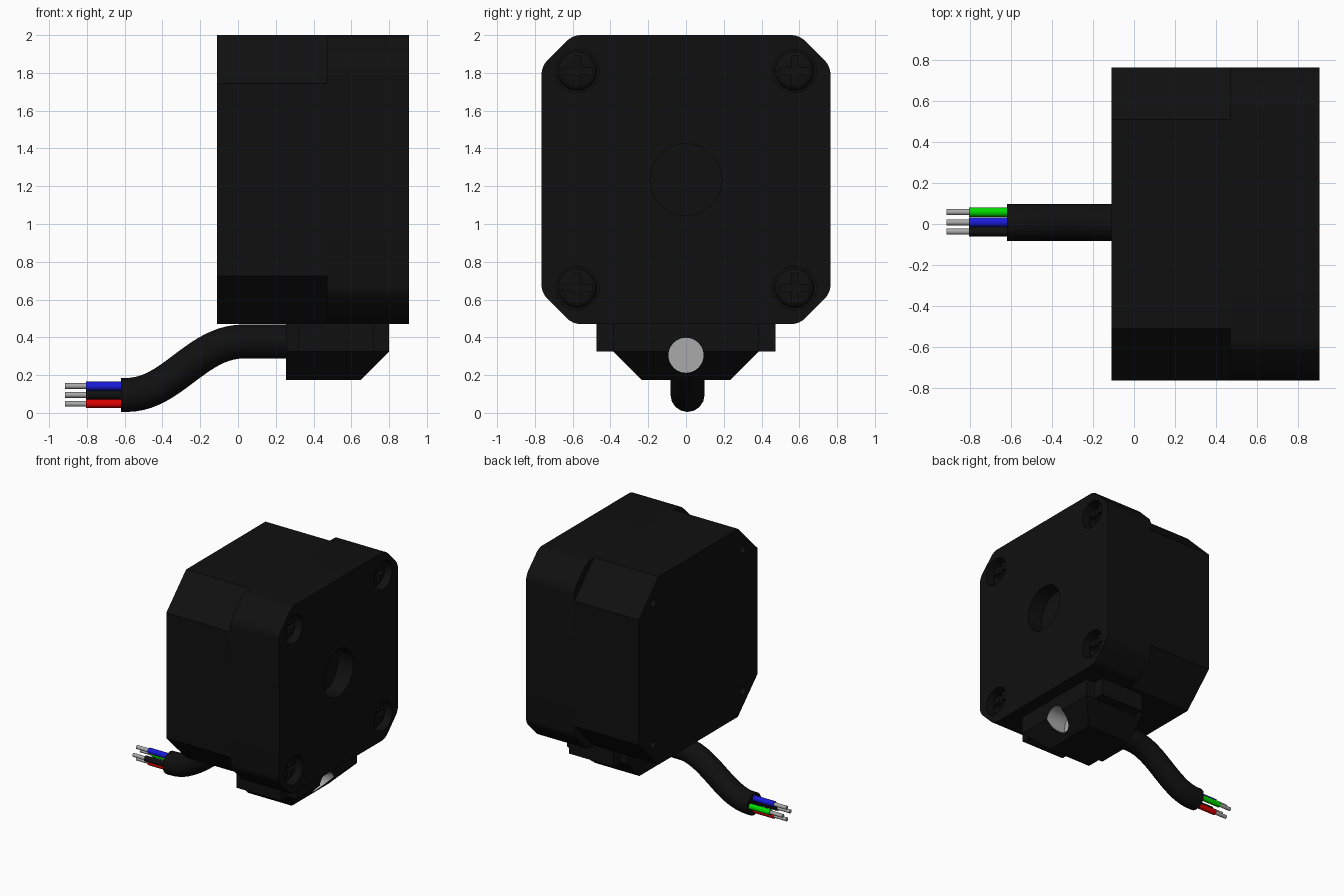
import bpy, bmesh, math
from mathutils import Matrix, Vector

if "Cube" in bpy.data.objects:
    bpy.data.objects.remove(bpy.data.objects["Cube"])

def material(name, rgb):
    m = bpy.data.materials.new(name)
    m.diffuse_color = (*rgb, 1)
    m.use_nodes = True
    m.node_tree.nodes["Principled BSDF"].inputs["Base Color"].default_value = m.diffuse_color
    return m

BLACK = material("matte_black", (0.005, 0.005, 0.005))
STEEL = material("bare_metal", (0.40, 0.40, 0.40))
RED = material("red_insulation", (0.7, 0.0, 0.0))
GREEN = material("green_insulation", (0.0, 0.7, 0.0))
BLUE = material("blue_insulation", (0.01, 0.01, 0.7))
CZ = 1.235    # height of the motor axis
HOLE = 0.575  # screw offset from the motor axis
CORNERS = [(sy * HOLE, CZ + sz * HOLE) for sy in (-1, 1) for sz in (-1, 1)]

def finish(bm, name, mat, smooth=False):
    bmesh.ops.recalc_face_normals(bm, faces=bm.faces)
    me = bpy.data.meshes.new(name)
    bm.to_mesh(me)
    bm.free()
    ob = bpy.data.objects.new(name, me)
    bpy.context.collection.objects.link(ob)
    me.materials.append(mat)
    if smooth:
        activate(ob)
        bpy.ops.object.shade_smooth_by_angle(angle=math.radians(35))
    return ob

def activate(ob):
    bpy.ops.object.select_all(action='DESELECT')
    ob.select_set(True)
    bpy.context.view_layer.objects.active = ob

def add_rod(bm, x0, x1, y, z, r, seg=32, r2=None):
    """Cylinder or cone lying along x."""
    mat = Matrix.Translation(((x0 + x1) / 2, y, z)) @ Matrix.Rotation(math.pi / 2, 4, 'Y')
    bmesh.ops.create_cone(bm, cap_ends=True, segments=seg, radius1=r,
                          radius2=r if r2 is None else r2, depth=x1 - x0, matrix=mat)

def add_box(bm, lo, hi):
    lo, hi = Vector(lo), Vector(hi)
    bmesh.ops.create_cube(bm, size=1, matrix=Matrix.Translation((lo + hi) / 2)
                          @ Matrix.Diagonal((*(hi - lo), 1)))

def cut(ob, bm):
    cutter = finish(bm, "cutter", BLACK)
    cutter.hide_render = True
    mod = ob.modifiers.new("cut", 'BOOLEAN')
    mod.operation, mod.solver, mod.object = 'DIFFERENCE', 'EXACT', cutter
    activate(ob)
    bpy.ops.object.modifier_apply(modifier=mod.name)
    bpy.data.objects.remove(cutter)

def octagon_block(name, x0, x1, chamfer, rounding):
    """Square block along x with cut corners and softened long edges."""
    h, k = 0.765, 0.765 - chamfer
    ring = [(h, -k), (h, k), (k, h), (-k, h), (-h, k), (-h, -k), (-k, -h), (k, -h)]
    bm = bmesh.new()
    face = bm.faces.new([bm.verts.new((x0, y, CZ + z)) for y, z in ring])
    ext = bmesh.ops.extrude_face_region(bm, geom=[face])
    bmesh.ops.translate(bm, vec=(x1 - x0, 0, 0),
                        verts=[v for v in ext['geom'] if isinstance(v, bmesh.types.BMVert)])
    if rounding:
        edges = [e for e in bm.edges if abs(e.verts[0].co.x - e.verts[1].co.x) > 0.1]
        bmesh.ops.bevel(bm, geom=edges, offset=rounding, segments=4, profile=0.5, affect='EDGES')
    return finish(bm, name, BLACK)

# Motor body with small threaded holes at the cable end
body = octagon_block("motor_body", -0.11, 0.47, 0.255, 0)
bm = bmesh.new()
for y, z in CORNERS:
    add_rod(bm, -0.2, 0.1, y, z, 0.032, 20)
cut(body, bm)

# End cap with a shaft opening and four counterbores
cap = octagon_block("end_cap", 0.47, 0.905, 0.165, 0.04)
bm = bmesh.new()
add_rod(bm, 0.77, 1.1, 0, CZ, 0.19, 48)
for y, z in CORNERS:
    add_rod(bm, 0.80, 1.1, y, z, 0.115)
cut(cap, bm)
for ob in (body, cap):
    activate(ob)
    bpy.ops.object.shade_smooth_by_angle(angle=math.radians(25))

# Cross-head screws sunk in the counterbores
for i, (y, z) in enumerate(CORNERS):
    bm = bmesh.new()
    add_rod(bm, 0.80, 0.86, y, z, 0.104)
    top = [e for e in bm.edges if all(v.co.x > 0.85 for v in e.verts)]
    bmesh.ops.bevel(bm, geom=top, offset=0.03, segments=3, profile=0.5, affect='EDGES')
    screw = finish(bm, f"screw_{i + 1}", BLACK, True)
    for a, b in ((0.08, 0.017), (0.017, 0.08)):
        bm = bmesh.new()
        add_box(bm, (0.825, y - a, z - b), (0.95, y + a, z + b))
        cut(screw, bm)

# Connector housing: a block tapering downward on three sides
bm = bmesh.new()
rings = []
for z, x1, hy in ((0.475, 0.80, 0.385), (0.325, 0.80, 0.385), (0.175, 0.65, 0.235)):
    rings.append([bm.verts.new(p) for p in
                  ((0.255, -hy, z), (x1, -hy, z), (x1, hy, z), (0.255, hy, z))])
bm.faces.new(rings[0])
bm.faces.new(rings[-1])
for a, b in zip(rings, rings[1:]):
    for i in range(4):
        j = (i + 1) % 4
        bm.faces.new((a[i], a[j], b[j], b[i]))
housing = finish(bm, "connector_housing", BLACK)

# Pale round opening in the housing
bm = bmesh.new()
add_rod(bm, 0.62, 1.0, 0, 0.305, 0.093, 40)
cut(housing, bm)
housing.data.materials.append(STEEL)
for p in housing.data.polygons:
    if all(math.hypot(housing.data.vertices[v].co.y,
                      housing.data.vertices[v].co.z - 0.305) < 0.096 for v in p.vertices):
        p.material_index = 1

# Side tabs on the housing
for side, s in (("front", -1), ("back", 1)):
    bm = bmesh.new()
    ys = sorted((s * 0.37, s * 0.475))
    add_box(bm, (0.32, ys[0], 0.325), (0.72, ys[1], 0.472))
    finish(bm, f"{side}_tab", BLACK)

# Cable with an S bend
curve = bpy.data.curves.new("cable", 'CURVE')
curve.dimensions = '3D'
curve.bevel_depth = 0.09
curve.bevel_resolution = 6
curve.use_fill_caps = True
curve.resolution_u = 20
sp = curve.splines.new('BEZIER')
sp.bezier_points.add(3)
CY = 0.008
path = [(0.30, 0.378, 0.05), (0.03, 0.378, 0.25), (-0.59, 0.095, 0.24), (-0.62, 0.095, 0.01)]
for i, (p, (x, z, h)) in enumerate(zip(sp.bezier_points, path)):
    p.handle_left_type = p.handle_right_type = 'FREE'
    p.co = (x, CY, z)
    p.handle_left = (x + (0.01 if i == 2 + 1 else 0.05 if i == 1 else h), CY, z)
    p.handle_right = (x - (0.01 if i == 2 else h), CY, z)
curve.materials.append(BLACK)
cable = bpy.data.objects.new("cable", curve)
bpy.context.collection.objects.link(cable)
activate(cable)
bpy.ops.object.convert(target='MESH')
bpy.ops.object.shade_smooth_by_angle(angle=math.radians(35))

# Four insulated wires with bare ends
for name, mat, dy, dz in (("blue", BLUE, 0, 0.047), ("red", RED, 0, -0.047),
                          ("green", GREEN, 0.05, 0), ("black", BLACK, -0.045, 0)):
    bm = bmesh.new()
    add_rod(bm, -0.805, -0.60, CY + dy, 0.095 + dz, 0.023, 24)
    finish(bm, f"{name}_wire", mat, True)
    bm = bmesh.new()
    add_rod(bm, -0.915, -0.79, CY + dy, 0.095 + dz, 0.015, 20)
    finish(bm, f"{name}_wire_core", STEEL, True)
